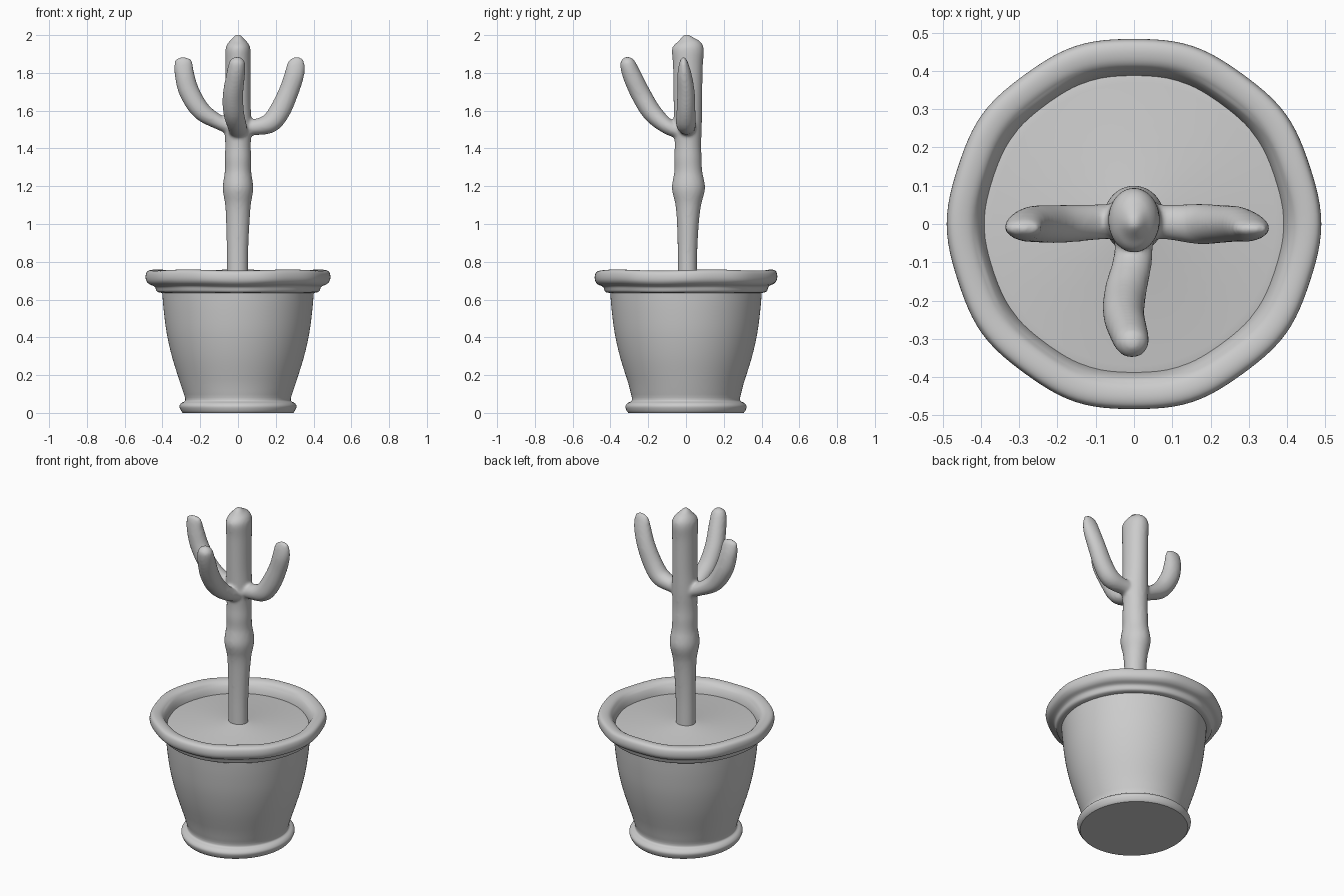
import bpy, bmesh, math
from mathutils import Vector

if "Cube" in bpy.data.objects:
    bpy.data.objects.remove(bpy.data.objects["Cube"])


def spline(pts, n):
    """Catmull-Rom through tuples of any length."""
    out = []
    for i in range(len(pts) - 1):
        p0, p1, p2, p3 = (pts[max(i - 1, 0)], pts[i], pts[i + 1], pts[min(i + 2, len(pts) - 1)])
        for k in range(n):
            t = k / n
            out.append(tuple(0.5 * (2 * b + (c - a) * t + (2 * a - 5 * b + 4 * c - d) * t * t
                                    + (3 * b - a - 3 * c + d) * t ** 3)
                             for a, b, c, d in zip(p0, p1, p2, p3)))
    return out + [tuple(pts[-1])]


def skin(bm, rings):
    """Bridge rings of equal size and cap both ends."""
    loops = [[bm.verts.new(p) for p in r] for r in rings]
    n = len(loops[0])
    for a, b in zip(loops, loops[1:]):
        for i in range(n):
            j = (i + 1) % n
            bm.faces.new((a[i], a[j], b[j], b[i]))
    bm.faces.new(loops[0])
    bm.faces.new(loops[-1])


def finish(bm, name, angle):
    bmesh.ops.recalc_face_normals(bm, faces=bm.faces)
    me = bpy.data.meshes.new(name)
    bm.to_mesh(me)
    bm.free()
    ob = bpy.data.objects.new(name, me)
    bpy.context.collection.objects.link(ob)
    bpy.ops.object.select_all(action='DESELECT')
    ob.select_set(True)
    bpy.context.view_layer.objects.active = ob
    bpy.ops.object.shade_smooth_by_angle(angle=math.radians(angle))
    return ob


def limb(bm, pts, side, sides=24):
    """Elliptical tube; points are (x, y, z, in-plane radius, side radius)."""
    path = spline(pts, 6)
    rings = []
    for i, p in enumerate(path):
        a, b = path[max(i - 1, 0)], path[min(i + 1, len(path) - 1)]
        t = (Vector(b[:3]) - Vector(a[:3])).normalized()
        u = t.cross(side).normalized()
        v = u.cross(t)
        rings.append([Vector(p[:3]) + u * p[3] * math.cos(2 * math.pi * k / sides)
                      + v * p[4] * math.sin(2 * math.pi * k / sides) for k in range(sides)])
    skin(bm, rings)


# Pot: lathed profile (radius, z) with a slightly wavy rim and oval foot
SEG = 120
foot = [(.292, 0), (.302, .012), (.31, .035), (.30, .052), (.281, .063), (.28, .08)]
wall = [(.28, .08), (.313, .18), (.35, .30), (.377, .42), (.393, .54), (.401, .635)]
rim = [(.401, .635), (.428, .642), (.44, .668), (.468, .682), (.483, .70), (.486, .725),
       (.478, .748), (.455, .756), (.425, .75), (.405, .73), (.392, .70), (.385, .66)]
profile = spline(foot, 4)[:-1] + spline(wall, 4)[:-1] + spline(rim, 4)
bm = bmesh.new()
rings = []
for r, z in profile:
    wave = .006 * max(0, min(1, (z - .62) / .08))
    oval = 1 + .045 * max(0, 1 - z / .15)
    ring = []
    for k in range(SEG):
        a = 2 * math.pi * k / SEG
        rr = r * (1 + wave * math.cos(10 * a))
        dz = wave * .5 * math.sin(5 * a) if r > .41 else 0
        ring.append((rr * math.cos(a), rr * oval * math.sin(a), z + dz))
    rings.append(ring)
skin(bm, rings)
finish(bm, "pot", 40)

# Soil disc, raised a little around the stem
bm = bmesh.new()
skin(bm, [[(r * math.cos(2 * math.pi * k / 64), r * math.sin(2 * math.pi * k / 64), z)
           for k in range(64)]
          for r, z in [(.388, .66), (.391, .688), (.37, .692), (.085, .692), (.06, .70)]])
finish(bm, "soil", 50)

# Cactus: stem and three arms fused into one smooth body
bm = bmesh.new()
X, Y = Vector((1, 0, 0)), Vector((0, 1, 0))
stem = [(-.003, .008, .67, .057, .052), (-.003, .008, .85, .057, .052), (-.001, .01, 1.0, .062, .058),
        (0, .012, 1.1, .068, .068), (0, .013, 1.19, .081, .088), (0, .012, 1.28, .07, .074),
        (0, .01, 1.35, .07, .073), (0, .01, 1.42, .068, .07), (0, .01, 1.52, .072, .074),
        (0, .01, 1.65, .067, .076), (0, .01, 1.83, .067, .079), (0, .01, 1.92, .067, .085),
        (0, .008, 1.955, .055, .072), (0, .005, 1.977, .035, .043), (0, .003, 1.995, .02, .022),
        (0, .003, 2.006, .005, .005)]
limb(bm, stem, Y)
arm_left = [(0, .01, 1.50, .04, .045), (-.10, .005, 1.538, .039, .047), (-.195, 0, 1.60, .05, .05),
            (-.258, 0, 1.70, .054, .048), (-.283, -.005, 1.79, .052, .04),
            (-.289, -.01, 1.85, .048, .027), (-.29, -.012, 1.872, .04, .017), (-.29, -.012, 1.882, .014, .006)]
limb(bm, arm_left, Y)
arm_right = [(0, .01, 1.51, .045, .045), (.09, .005, 1.513, .043, .046), (.17, 0, 1.535, .053, .053),
             (.222, 0, 1.60, .056, .05), (.268, 0, 1.70, .053, .046), (.298, -.008, 1.79, .052, .038),
             (.306, -.012, 1.845, .047, .026), (.304, -.013, 1.87, .037, .016), (.302, -.013, 1.882, .014, .006)]
limb(bm, arm_right, Y)
arm_front = [(0, .01, 1.48, .04, .05), (-.003, -.09, 1.512, .041, .051), (-.022, -.175, 1.585, .051, .055),
             (-.027, -.235, 1.68, .053, .054), (-.014, -.283, 1.78, .05, .05),
             (-.006, -.306, 1.84, .043, .045), (-.005, -.312, 1.867, .034, .036), (-.005, -.315, 1.884, .012, .013)]
limb(bm, arm_front, X)
cactus = finish(bm, "cactus", 180)
rm = cactus.modifiers.new("fuse", 'REMESH')
rm.mode = 'VOXEL'
rm.voxel_size = .009
rm.use_smooth_shade = True
sm = cactus.modifiers.new("soften", 'SMOOTH')
sm.factor = .5
sm.iterations = 6
